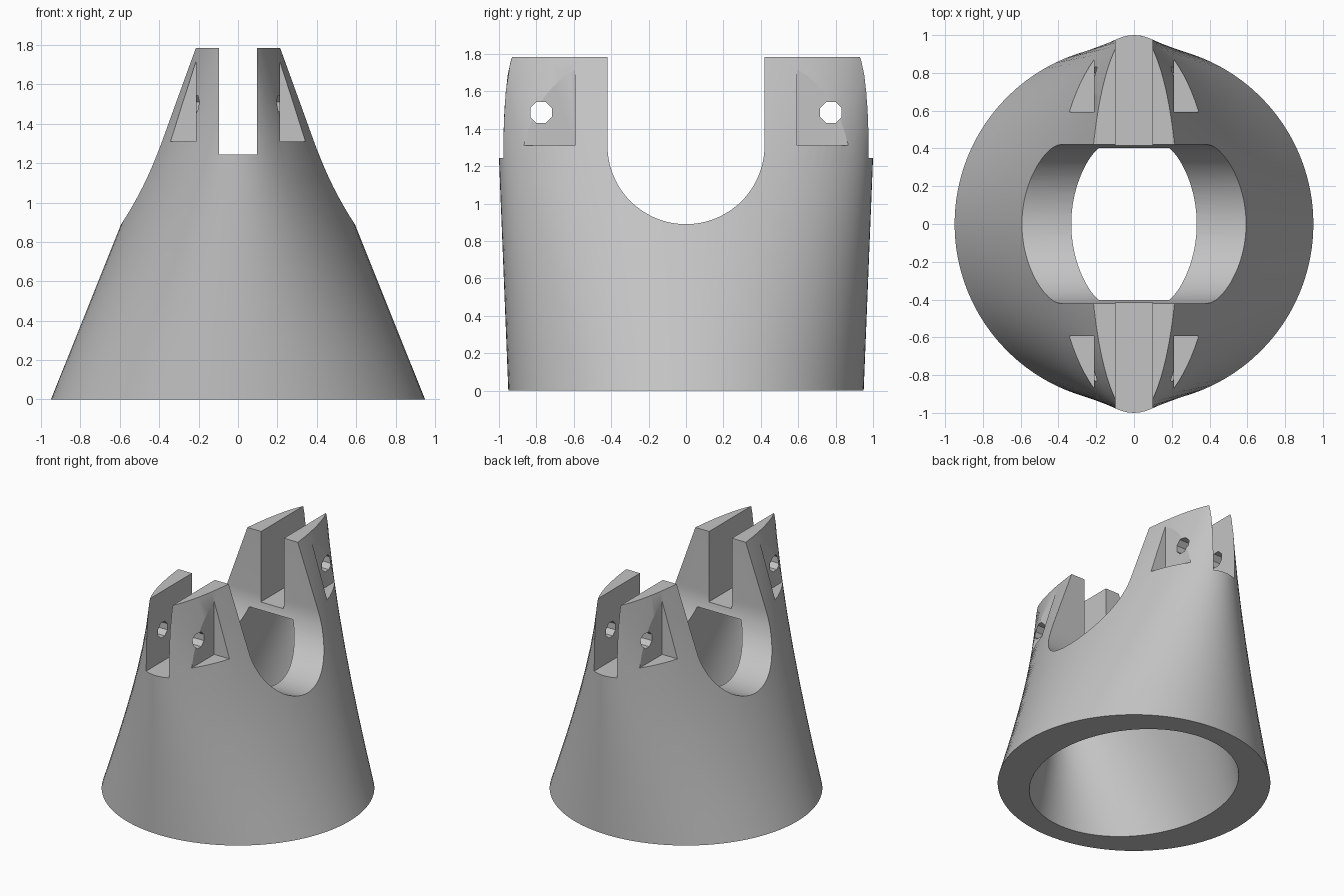
import bpy, bmesh
from math import sin, cos, pi, radians

if "Cube" in bpy.data.objects:
    bpy.data.objects.remove(bpy.data.objects["Cube"], do_unlink=True)

HEIGHT = 1.785
grey = bpy.data.materials.new("plain_grey")
grey.use_nodes = True
colour = (0.55, 0.55, 0.55, 1)
grey.diffuse_color = colour
grey.node_tree.nodes["Principled BSDF"].inputs["Base Color"].default_value = colour


def skin(name, rings):
    """Closed solid through a list of equally sized point rings."""
    bm = bmesh.new()
    loops = [[bm.verts.new(p) for p in ring] for ring in rings]
    n = len(loops[0])
    for lo, hi in zip(loops, loops[1:]):
        for i in range(n):
            j = (i + 1) % n
            bm.faces.new((lo[i], lo[j], hi[j], hi[i]))
    bm.faces.new(loops[0][::-1])
    bm.faces.new(loops[-1])
    bmesh.ops.recalc_face_normals(bm, faces=bm.faces)
    mesh = bpy.data.meshes.new(name)
    bm.to_mesh(mesh)
    bm.free()
    mesh.materials.append(grey)
    obj = bpy.data.objects.new(name, mesh)
    bpy.context.collection.objects.link(obj)
    return obj


def elliptic_loft(name, z0, z1, half_x, half_y, steps=8, n=96):
    """Tapered solid with elliptical sections; half widths are functions of z."""
    heights = [z0 + (z1 - z0) * k / steps for k in range(steps + 1)]
    return skin(name, [[(half_x(z) * cos(2 * pi * i / n), half_y(z) * sin(2 * pi * i / n), z)
                        for i in range(n)] for z in heights])


def prism_x(name, profile, x0, x1):
    """Extrude a (y, z) profile along x."""
    return skin(name, [[(x, y, z) for y, z in profile] for x in (x0, x1)])


def rect(y0, y1, z0, z1):
    return [(y0, z0), (y1, z0), (y1, z1), (y0, z1)]


# Outer body: round base narrowing to a thin ellipse
body = elliptic_loft("clevis_body", 0, HEIGHT,
                     lambda z: 0.95 - 0.715 * z / HEIGHT,
                     lambda z: 0.95 + 0.05 * z / 1.245)

# Hollow core, open at the base
cutters = [elliptic_loft("core_cutter", -0.1, 1.19,
                         lambda z: 0.685 - 0.472 * z / 1.19,
                         lambda z: 0.79 + 0.03 * z / 1.19)]

# U-shaped saddle running from side to side
r, centre = 0.42, 1.31
saddle = [(-r, 2)] + [(-r * cos(pi * i / 48), centre - r * sin(pi * i / 48))
                      for i in range(49)] + [(r, 2)]
cutters.append(prism_x("saddle_cutter", saddle, -1.5, 1.5))

# Slot from front to back
cutters.append(prism_x("slot_cutter", rect(-1.5, 1.5, 1.245, 2), -0.097, 0.097))

# Pin holes and flat pockets on each arm
for sy in (-1, 1):
    hole = [(sy * 0.775 + 0.062 * cos(pi / 8 + pi * i / 4),
             1.487 + 0.062 * sin(pi / 8 + pi * i / 4)) for i in range(8)]
    cutters.append(prism_x("pin_hole_cutter", hole, -1.5, 1.5))
    for sx in (-1, 1):
        cutters.append(prism_x("pocket_cutter", rect(sy * 0.593, sy * 1.5, 1.31, 2),
                               sx * 0.213, sx * 1.5))

bpy.context.view_layer.objects.active = body
for cutter in cutters:
    cutter.hide_render = True
    mod = body.modifiers.new("cut", 'BOOLEAN')
    mod.operation = 'DIFFERENCE'
    mod.solver = 'EXACT'
    mod.object = cutter
    bpy.ops.object.modifier_apply(modifier=mod.name)
    bpy.data.objects.remove(cutter, do_unlink=True)

bpy.ops.object.select_all(action='DESELECT')
body.select_set(True)
bpy.ops.object.shade_smooth_by_angle(angle=radians(20))
